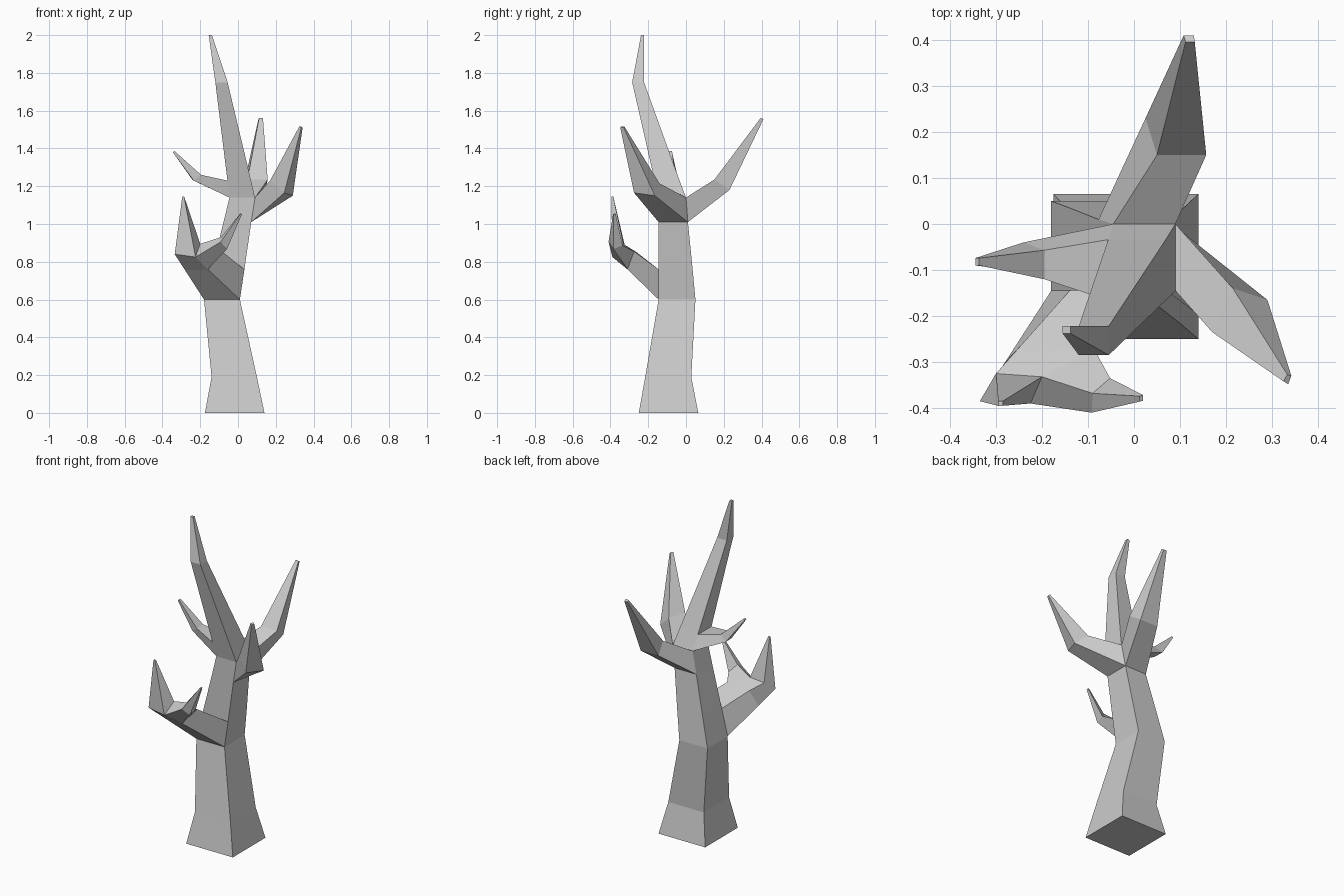
import bpy, bmesh

bm = bmesh.new()


def ring(points):
    return [bm.verts.new(p) for p in points]


def box_ring(x0, x1, y0, y1, z):
    return ring([(x0, y0, z), (x1, y0, z), (x1, y1, z), (x0, y1, z)])


def loft(rings):
    """Skin consecutive four-sided rings and cap the last one."""
    for a, b in zip(rings, rings[1:]):
        for i in range(4):
            j = (i + 1) % 4
            bm.faces.new((a[i], a[j], b[j], b[i]))
    bm.faces.new(rings[-1])
    return rings


def grow(root, *sections):
    """Replace a quad of the tree by a branch that starts from its corners."""
    for f in [f for f in root[0].link_faces if set(f.verts) == set(root)]:
        bm.faces.remove(f)
    return loft([root] + [ring(s) for s in sections])


def tip(x, y, z, r=0.008, axes=((-1, -1), (1, -1), (1, 1), (-1, 1))):
    return [(x + r * a, y + r * b, z) for a, b in axes]


# Trunk with its main leader: x0, x1, y0, y1, z
trunk = loft([box_ring(*s) for s in (
    (-.175, .14, -.25, .065, 0),
    (-.14, .10, -.216, .028, .19),
    (-.18, .01, -.145, .05, .60),
    (-.14, .034, -.145, .035, .76),
    (-.077, .07, -.145, .01, 1.01),
    (-.045, .09, -.145, 0, 1.14),
    (-.056, .069, -.166, -.034, 1.23),
    (-.12, -.055, -.285, -.222, 1.75),
    (-.155, -.138, -.238, -.222, 2.0))])
bm.faces.new(trunk[0][::-1])
t2, t3, t4, t5, t6 = trunk[2:7]

# Right branch (low front, low back, up back, up front)
grow([t4[1], t4[2], t5[2], t5[1]],
     [(.245, -.275, 1.165), (.29, -.165, 1.15), (.215, -.14, 1.215), (.17, -.235, 1.23)],
     [(.335, -.348, 1.51), (.342, -.33, 1.51), (.333, -.327, 1.517), (.325, -.342, 1.517)])

# Back branch (low left, low right, up right, up left)
grow([t4[3], t4[2], t5[2], t5[3]],
     [(.025, .23, 1.18), (.145, .23, 1.18), (.157, .15, 1.235), (.05, .15, 1.235)],
     [(.108, .41, 1.555), (.13, .41, 1.555), (.132, .396, 1.562), (.112, .396, 1.562)])

# Small left branch (low back, low front, up front, up back)
grow([t5[3], t5[0], t6[0], t6[3]],
     [(-.24, -.04, 1.232), (-.235, -.105, 1.23), (-.195, -.12, 1.26), (-.195, -.057, 1.26)],
     [(-.345, -.074, 1.38), (-.345, -.09, 1.38), (-.337, -.09, 1.387), (-.337, -.074, 1.387)])

# Low front branch (low left, low right, up right, up left)
low = grow([t2[0], t2[1], t3[1], t3[0]],
           [(-.28, -.30, .755), (-.16, -.31, .76), (-.085, -.275, .855), (-.244, -.262, .851)],
           [(-.335, -.385, .84), (-.225, -.39, .825), (-.20, -.332, .895), (-.30, -.325, .89)],
           tip(-.29, -.39, 1.145, .005))

# Finger on the low branch (inner low, outer low, outer up, inner up)
r1, r2 = low[1], low[2]
grow([r1[1], r2[1], r2[2], r1[2]],
     [(-.058, -.385, .868), (-.092, -.41, .905), (-.09, -.368, .93), (-.052, -.335, .885)],
     [(.02, -.384, 1.05), (.012, -.386, 1.053), (.012, -.374, 1.056), (.02, -.372, 1.052)])

bmesh.ops.recalc_face_normals(bm, faces=bm.faces)
mesh = bpy.data.meshes.new("bare_tree")
bm.to_mesh(mesh)
bm.free()
bpy.context.collection.objects.link(bpy.data.objects.new("bare_tree", mesh))
